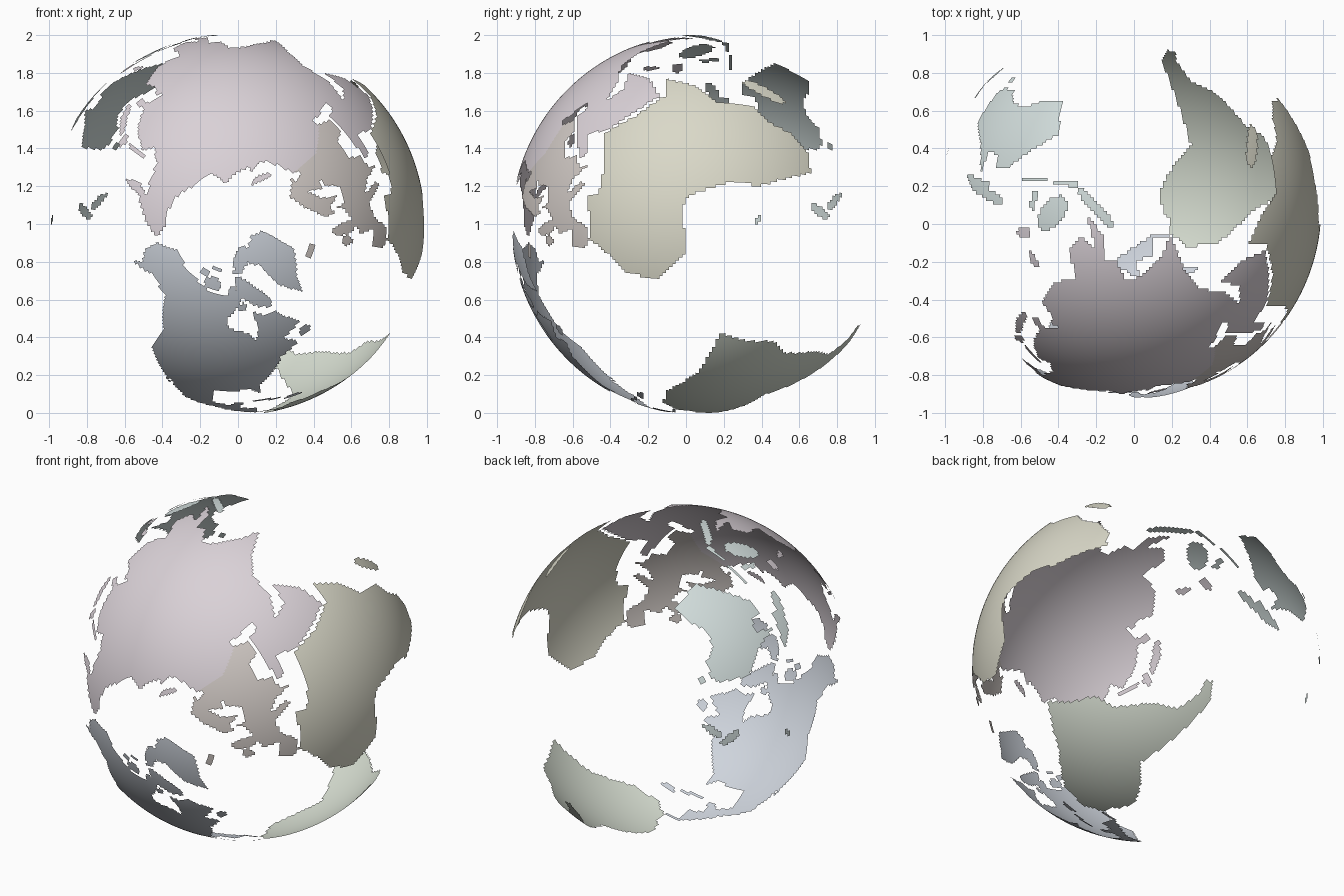
import bpy
from math import sin, cos, radians, hypot, ceil, floor

R, CX, CY, CZ = 1.01, -0.02, 0.086, 0.997   # globe radius and centre; north pole faces -y


def on_globe(lon, lat):
    a, b = radians(lon), radians(lat)
    return (CX + R * cos(b) * cos(a), CY - R * sin(b), CZ + R * cos(b) * sin(a))


def coast(*outline):
    """One-degree cells whose centres lie inside a lon/lat outline."""
    cells = set()
    lats = [p[1] for p in outline]
    for j in range(floor(min(lats)), ceil(max(lats))):
        y, xs = j + 0.5, []
        for (x0, y0), (x1, y1) in zip(outline, outline[1:] + outline[:1]):
            if (y0 > y) != (y1 > y):
                xs.append(x0 + (y - y0) * (x1 - x0) / (y1 - y0))
        xs.sort()
        for a, b in zip(xs[::2], xs[1::2]):
            cells.update((i, j) for i in range(ceil(a - 0.5), ceil(b - 0.5)))
    return cells


def isle(lon0, lat0, lon1, lat1, width):
    """Cells of an oval island stretched between two end points."""
    lon, lat = (lon0 + lon1) / 2, (lat0 + lat1) / 2
    k = cos(radians(lat))
    dx, dy = (lon1 - lon0) * k / 2, (lat1 - lat0) / 2
    half = hypot(dx, dy)
    dx, dy = dx / half, dy / half
    reach_x, reach_y = int((half + width) / k) + 2, int(half + width) + 2
    cells = set()
    for i in range(floor(lon) - reach_x, floor(lon) + reach_x):
        for j in range(floor(lat) - reach_y, floor(lat) + reach_y):
            x, y = (i + 0.5 - lon) * k, j + 0.5 - lat
            if ((x * dx + y * dy) / half) ** 2 + ((y * dx - x * dy) / width * 2) ** 2 < 1:
                cells.add((i, j))
    return cells


def land(name, color, *regions):
    """Curved shell patch made from the cells of all regions."""
    index, verts, faces = {}, [], []
    for i, j in sorted(set().union(*regions)):
        face = []
        for c in ((i, j), (i + 1, j), (i + 1, j + 1), (i, j + 1)):
            if c not in index:
                index[c] = len(verts)
                verts.append(on_globe(*c))
            face.append(index[c])
        faces.append(face)
    me = bpy.data.meshes.new(name)
    me.from_pydata(verts, [], faces)
    me.polygons.foreach_set("use_smooth", [True] * len(faces))
    me.materials.append(color)
    bpy.context.collection.objects.link(bpy.data.objects.new(name, me))


def paint(name, r, g, b):
    m = bpy.data.materials.new(name)
    m.diffuse_color = (r, g, b, 1)
    return m


SAND = paint("sand", 0.70, 0.69, 0.58)
TAUPE = paint("taupe", 0.64, 0.59, 0.56)
LILAC = paint("lilac", 0.70, 0.64, 0.68)
BLUE = paint("blue_grey", 0.62, 0.66, 0.72)
GREEN = paint("sage", 0.68, 0.73, 0.64)
TEAL = paint("teal", 0.64, 0.72, 0.71)

# Africa
land("africa", SAND, coast(
    (-6, 35.5), (10.5, 37), (11, 33), (20, 31), (34, 31), (37.5, 20), (43.5, 11.5), (51, 11.5), (47, 3),
    (39.5, -5), (40.5, -15), (35, -20), (33, -27), (27, -34), (19, -34.7), (12, -17), (13.5, -10), (9, 4),
    (4, 6.3), (-8, 4.5), (-17, 14), (-16, 23), (-10, 30)))
land("madagascar", SAND, isle(45, -25.5, 50, -12.3, 4.4))

# Europe
land("europe", TAUPE,
     coast((30, 60), (22, 60), (25, 65.5), (17, 61.5), (15.5, 56), (11, 59), (6, 58), (5, 62), (14, 68), (26, 71),
           (41, 67), (35, 66.5), (38, 63.5)),
     coast((-6, 36.3), (-9, 38), (-9, 43.3), (-1.5, 43.5), (-4, 48.5), (8.5, 54.5), (9, 57.5), (11, 54),
           (20, 54.5), (23.5, 59), (30, 60), (38, 63.5), (41, 65), (41, 55), (50, 47), (47.5, 42.3), (41.5, 42),
           (38, 46.5), (30.5, 46), (28.5, 41.3), (23.5, 40.3), (22.5, 36.8), (19.5, 42), (13, 45.5), (17, 39.5),
           (16, 38), (9, 44.3), (3.5, 43), (-1, 37.5)))
land("european_islands", TAUPE, isle(0.5, 50.3, -4.5, 59, 3.8), isle(-8.5, 51.3, -7.5, 55.4, 3),
     isle(-24.5, 65, -13.5, 65, 3))

# Asia
land("asia", LILAC, coast(
    (50, 47), (41, 55), (41, 66), (67, 68.8), (72, 73), (76, 72), (102, 77.5), (113, 73.5), (140, 72.5),
    (160, 69.7), (180, 69), (190, 66), (178, 62.5), (163, 58.5), (157, 51), (156, 57.5), (163, 61.5), (142, 59),
    (136, 54.7), (141, 52), (135, 44), (128, 40), (129, 35.5), (126.5, 34.7), (125, 39.5), (118, 39), (122, 37),
    (119.5, 35), (122, 30), (116, 23), (108, 21.5), (109, 12), (105, 9), (100.5, 13.5), (103.5, 1.5), (98.5, 8),
    (97.5, 16.5), (94.5, 16.5), (91, 22.5), (87, 21.3), (80, 15), (78, 8.3), (73, 18), (66, 25.3), (57, 26),
    (48.5, 30), (51.5, 24.5), (59.5, 22.5), (52, 16), (43.5, 13), (35, 28.5), (36, 36.5), (28, 37), (27, 40),
    (41, 41.5), (48.5, 41), (50, 37.2), (53.5, 37), (52, 44), (53, 46.5)))
land("asian_islands", LILAC, isle(54, 71, 67, 76.7, 1.9), isle(131, 33, 141.5, 41, 2.6),
     isle(140, 42.5, 145.5, 43.7, 3), isle(142.8, 45.8, 142.8, 54.5, 1.6), isle(120.8, 18.7, 122.5, 13, 2),
     isle(122, 7.5, 126.7, 7.5, 3.4))

# Equatorial islands
land("equatorial_islands", TEAL, isle(95.3, 5.8, 106, -6, 3.3), isle(105, -6.8, 115, -8, 1.6),
     isle(110, -3, 118.3, 6.5, 7), isle(120, -5.5, 121, 1.2, 2), isle(115.5, -8.5, 127, -9, 1.2),
     coast((131, -0.4), (138, -2), (147, -6), (150.5, -10.5), (143, -8.7), (138, -8), (138, -5), (133, -4)))

# Australia and the south Pacific
land("australia", TEAL, coast(
    (114, -22.5), (115.5, -34.5), (123.5, -34), (131, -31.5), (138, -34), (140.5, -38), (147, -38.8), (150.5, -37),
    (153.5, -27), (146, -19), (142.5, -11), (140.5, -17.5), (135.5, -15), (136, -12), (131, -12), (122, -18)))
land("south_pacific_islands", TEAL, isle(144.5, -42, 148.5, -42, 3), isle(173, -35, 177, -41.5, 3),
     isle(166.5, -46.7, 174.3, -40.8, 2.6), isle(177, -17.8, 180, -16.5, 1.4))

# North America
land("north_america", BLUE, coast(
    (-124, 48), (-134, 58.5), (-147, 60.5), (-162, 55), (-158, 58.7), (-165, 61.5), (-167, 65.7), (-156, 71),
    (-128, 70), (-108, 68), (-95, 68), (-94, 71.5), (-82, 69), (-87, 64.5), (-94.5, 60), (-92.5, 57), (-82.5, 55),
    (-79.5, 51.5), (-77, 56), (-78, 62.3), (-70, 59.5), (-64.7, 60), (-56, 52.5), (-66, 49.5), (-61, 46),
    (-70.5, 42.5), (-75.5, 37), (-81, 31.5), (-80.5, 25.5), (-84, 30), (-97, 28.5), (-97, 21), (-91, 18.5),
    (-90, 21), (-87, 21), (-88.5, 16), (-83.5, 15), (-82.5, 9), (-77.5, 8.5), (-83.5, 8.4), (-95, 16),
    (-105.5, 20), (-114, 31), (-110, 23.5), (-117, 33), (-124, 40)))
land("greenland", BLUE, coast(
    (-72, 78), (-58, 75.5), (-53.5, 67), (-44, 60), (-40, 65), (-22, 70.5), (-19, 76), (-13, 81.5), (-33, 84),
    (-62, 82)))
land("arctic_islands", BLUE, isle(-65, 62.5, -88, 73.8, 5), isle(-118, 71, -102, 70.5, 4),
     isle(-124.5, 72, -118, 74, 2.8), isle(-88, 76.3, -66, 83.2, 4.5), isle(-92, 75.3, -80, 75.3, 1.5),
     isle(-117, 75.5, -105, 75.7, 1.7), isle(-87, 63.8, -81, 64.7, 2.5))
land("american_islands", BLUE, isle(-59, 48, -53, 48.8, 3.4), isle(-85, 22.3, -74.3, 20.2, 1.4),
     isle(-74.5, 18.8, -68.3, 18.8, 1.8))

# South America
land("south_america", GREEN, coast(
    (-77.5, 8), (-72, 12), (-62, 10.5), (-50, 1), (-35, -5.5), (-39, -14), (-41, -22), (-48.5, -26), (-54, -34.5),
    (-58, -38), (-65, -41.5), (-68, -50), (-65.5, -55), (-70, -55.7), (-75.3, -50), (-73.5, -38), (-70.3, -19),
    (-76, -14), (-81.2, -5), (-80, 1), (-77.5, 4)))
